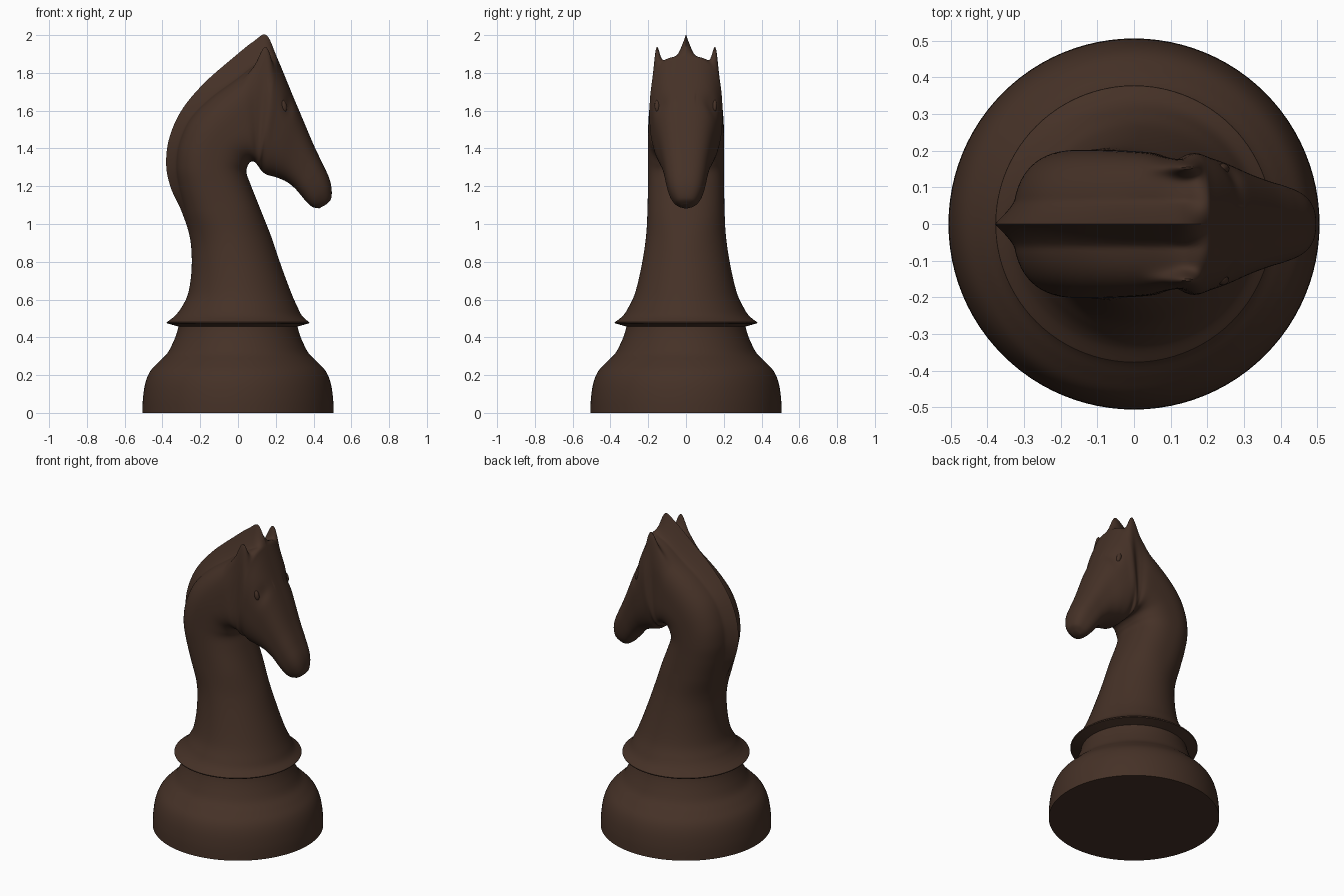
import bpy, bmesh, math
from mathutils import Vector

if "Cube" in bpy.data.objects:
    bpy.data.objects.remove(bpy.data.objects["Cube"])

wood = bpy.data.materials.new("dark_brown_wood")
wood.diffuse_color = (0.060, 0.031, 0.020, 1)
wood.use_nodes = True
wood.node_tree.nodes["Principled BSDF"].inputs["Base Color"].default_value = wood.diffuse_color


def make_object(name, rings, angle):
    """Skin a list of closed rings of equal length and cap both ends."""
    bm = bmesh.new()
    loops = [[bm.verts.new(p) for p in ring] for ring in rings]
    for a, b in zip(loops, loops[1:]):
        n = len(a)
        for i in range(n):
            j = (i + 1) % n
            bm.faces.new((a[i], a[j], b[j], b[i]))
    bm.faces.new(loops[0][::-1])
    bm.faces.new(loops[-1])
    bmesh.ops.recalc_face_normals(bm, faces=bm.faces)
    me = bpy.data.meshes.new(name)
    bm.to_mesh(me)
    bm.free()
    ob = bpy.data.objects.new(name, me)
    bpy.context.collection.objects.link(ob)
    me.materials.append(wood)
    smooth(ob, angle)
    return ob


def smooth(ob, angle):
    bpy.ops.object.select_all(action='DESELECT')
    ob.select_set(True)
    bpy.context.view_layer.objects.active = ob
    bpy.ops.object.shade_smooth_by_angle(angle=math.radians(angle))


def spline(rows, steps):
    """Catmull-Rom curve through rows of numbers."""
    out = []
    for i in range(len(rows) - 1):
        p0, p1 = rows[max(i - 1, 0)], rows[i]
        p2, p3 = rows[i + 1], rows[min(i + 2, len(rows) - 1)]
        for k in range(steps):
            t = k / steps
            out.append([0.5 * (2 * b + (c - a) * t + (2 * a - 5 * b + 4 * c - d) * t * t
                               + (3 * b - a - 3 * c + d) * t ** 3)
                        for a, b, c, d in zip(p0, p1, p2, p3)])
    return out + [list(rows[-1])]


# Turned base with the underside of the collar
base_curve = spline([(0.506, 0), (0.503, 0.08), (0.49, 0.16), (0.465, 0.22), (0.42, 0.27),
                     (0.375, 0.315), (0.345, 0.37), (0.325, 0.42), (0.315, 0.457)], 5)
base_curve += [(0.375, 0.474), (0.378, 0.48)]
make_object("base", [[(r * math.cos(a), r * math.sin(a), z)
                      for a in (2 * math.pi * i / 96 for i in range(96))]
                     for r, z in base_curve], 35)

# Lower neck: back x, front x, height, half width
neck = [(-0.377, 0.377, 0.48, 0.377), (-0.335, 0.34, 0.513, 0.335),
        (-0.298, 0.315, 0.56, 0.304), (-0.262, 0.28, 0.64, 0.268),
        (-0.245, 0.228, 0.78, 0.235), (-0.255, 0.177, 0.93, 0.212)]
# Crest: back x, z, throat x, z, half width, squareness, mane height, ear height
crest = [(-0.30, 1.07, 0.122, 1.07, 0.204, 2.3, 0.015, 0),
         (-0.355, 1.19, 0.07, 1.20, 0.202, 2.4, 0.04, 0),
         (-0.38, 1.31, 0.045, 1.27, 0.202, 2.5, 0.05, 0),
         (-0.365, 1.45, 0.05, 1.305, 0.202, 2.6, 0.055, 0),
         (-0.30, 1.60, 0.062, 1.325, 0.202, 2.6, 0.06, 0),
         (-0.18, 1.745, 0.075, 1.332, 0.20, 2.8, 0.08, 0),
         (-0.02, 1.885, 0.088, 1.328, 0.194, 3.2, 0.11, 0),
         (0.08, 1.965, 0.098, 1.318, 0.182, 3.6, 0.125, 0.1),
         (0.15, 2.0, 0.108, 1.305, 0.178, 4, 0.13, 0.27)]
# Head: forehead x, z, jaw x, z, half width
head = [(0.205, 1.885, 0.122, 1.285, 0.193), (0.245, 1.79, 0.15, 1.262, 0.182),
        (0.29, 1.68, 0.20, 1.248, 0.165), (0.345, 1.55, 0.255, 1.225, 0.14),
        (0.40, 1.42, 0.30, 1.19, 0.12), (0.445, 1.325, 0.335, 1.15, 0.107),
        (0.48, 1.25, 0.36, 1.12, 0.094), (0.495, 1.19, 0.38, 1.10, 0.078),
        (0.493, 1.135, 0.40, 1.088, 0.055), (0.47, 1.105, 0.43, 1.083, 0.025)]
rows = [(b, z, f, z, w, 2, 0, 0) for b, f, z, w in neck] + crest
rows += [h + (2.6, 0, 0) for h in head]

EYE = Vector((0.272, 0, 1.635))


def section(bx, bz, fx, fz, w, n, ridge, ear, half=64):
    """Squared oval with a mane ridge at the back and an ear on each side."""
    back, front = Vector((bx, 0, bz)), Vector((fx, 0, fz))
    length = (front - back).length
    d = (front - back) / length
    ridge, ear = max(ridge, 0), max(ear, 0)
    pts = []
    for i in range(half + 1):
        s = i / half
        t = math.pi * s * s * (3 - 2 * s)
        c = math.cos(t)
        cx = math.copysign(abs(c) ** (2 / n), c)
        y = w * max(math.sin(t), 0) ** (2 / n)
        depth = ridge + (length - ridge) * (1 - cx) / 2
        if c > 0:
            depth -= ridge * max(0, 1 - y / 0.065) ** 1.4
            depth -= ear * cx ** 3 * math.exp(-((y - 0.165) / 0.025) ** 2)
        p = back + d * depth
        # hollow around the eye
        q = ((p.x - EYE.x) / 0.026) ** 2 + ((p.z - EYE.z) / 0.055) ** 2
        if y > 0.05:
            y -= 0.016 * math.exp(-q)
        pts.append((p.x, y, p.z))
    return pts + [(x, -y, z) for x, y, z in pts[-2:0:-1]]


body = make_object("horse_neck_and_head", [section(*r) for r in spline(rows, 10)], 50)

# Eyes set into the hollows
for side, label in ((1, "left"), (-1, "right")):
    hit = body.closest_point_on_mesh(Vector((0.285, 0.2 * side, 1.635)))[1]
    bpy.ops.mesh.primitive_uv_sphere_add(segments=20, ring_count=12, radius=1,
                                         location=(hit.x, hit.y - 0.006 * side, hit.z))
    eye = bpy.context.object
    eye.name = label + "_eye"
    eye.scale = (0.016, 0.014, 0.032)
    eye.rotation_euler = (0, math.radians(-15), 0)
    eye.data.materials.append(wood)
    smooth(eye, 60)
